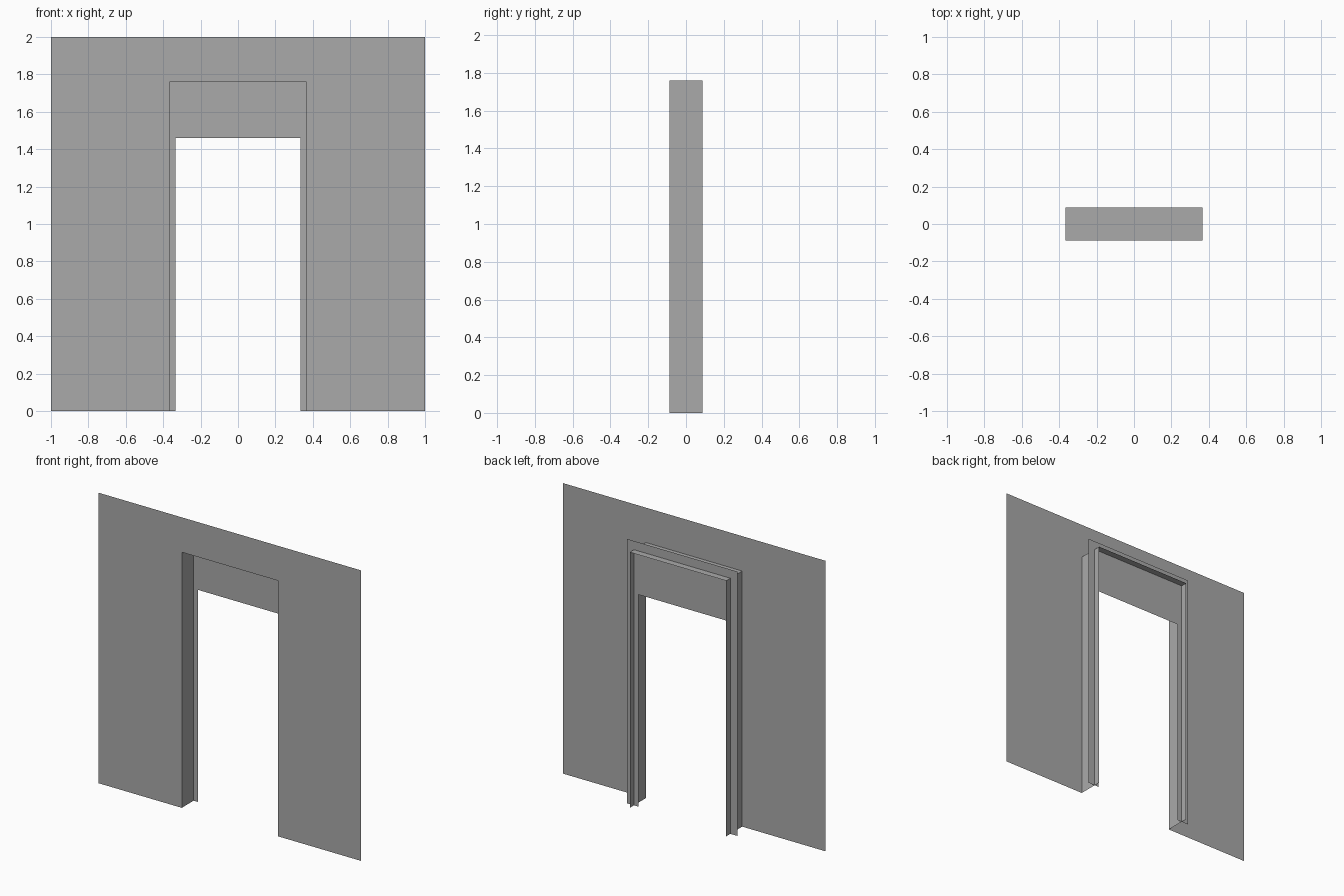
import bpy
import bmesh

cube = bpy.data.objects.get("Cube")
if cube:
    bpy.data.objects.remove(cube, do_unlink=True)

grey = bpy.data.materials.new("plain_grey")
grey.use_nodes = True
grey.diffuse_color = (0.4, 0.4, 0.4, 1)
grey.node_tree.nodes["Principled BSDF"].inputs["Base Color"].default_value = (0.4, 0.4, 0.4, 1)

FRONT, BACK, TRIM = -0.0875, 0.0875, 0.042
REVEAL = (0.367, 1.76)  # half width and height of the wall opening


def arch(half, top, y):
    """Path up one side of a doorway, across the top and down the other."""
    return [(-half, y, 0), (-half, y, top), (half, y, top), (half, y, 0)]


def bridge(name, first, second):
    """Thin sheet joining two doorway paths."""
    bm = bmesh.new()
    a = [bm.verts.new(p) for p in first]
    b = [bm.verts.new(p) for p in second]
    for i in range(len(a) - 1):
        bm.faces.new((a[i], a[i + 1], b[i + 1], b[i]))
    mesh = bpy.data.meshes.new(name)
    bm.to_mesh(mesh)
    bm.free()
    mesh.materials.append(grey)
    obj = bpy.data.objects.new(name, mesh)
    bpy.context.collection.objects.link(obj)
    return obj


# Wall sheet around the opening
bridge("wall", arch(1, 2, FRONT), arch(*REVEAL, FRONT))
# Lining running through the wall and past the trim
bridge("reveal", arch(*REVEAL, FRONT), arch(*REVEAL, BACK))
# Flat trim with a deep header, crossing the lining near the back
bridge("door_trim", arch(0.42, 1.82, TRIM), arch(0.333, 1.46, TRIM))
